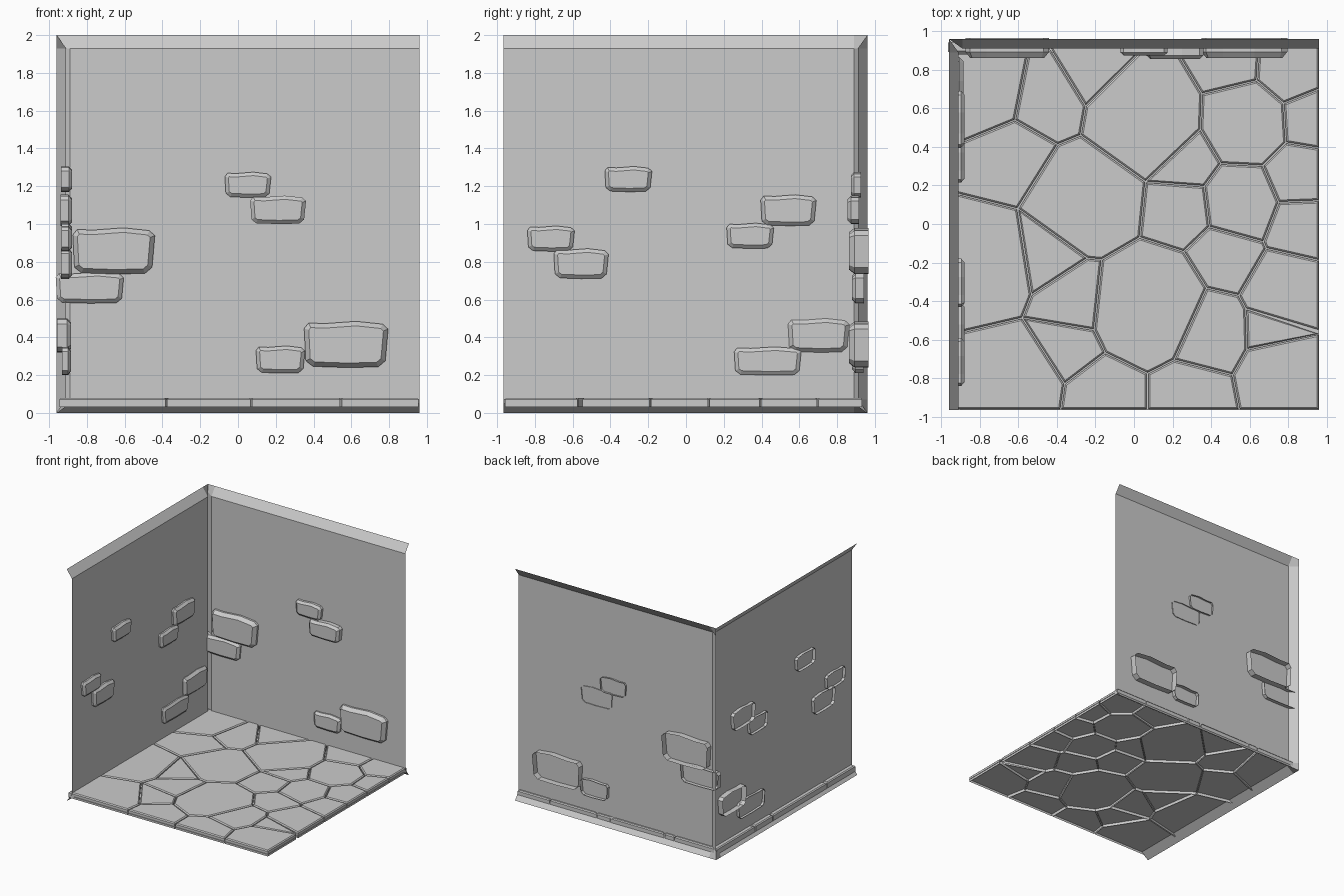
import bpy
from mathutils import Vector

if "Cube" in bpy.data.objects:
    bpy.data.objects.remove(bpy.data.objects["Cube"])


def make(name, verts, faces):
    me = bpy.data.meshes.new(name)
    me.from_pydata([tuple(v) for v in verts], [], faces)
    me.update()
    ob = bpy.data.objects.new(name, me)
    bpy.context.collection.objects.link(ob)
    return ob


def panel(name, us, vs, bent, place):
    """Flat sheet whose listed border lines are bent outward."""
    verts = [place(u, v, 0.05 if bent(i, j) else 0.0)
             for j, v in enumerate(vs) for i, u in enumerate(us)]
    n = len(us)
    faces = [(j * n + i, j * n + i + 1, (j + 1) * n + i + 1, (j + 1) * n + i)
             for j in range(len(vs) - 1) for i in range(n - 1)]
    return make(name, verts, faces)


def shell(name, loops):
    """Open-backed slab: stacked outlines closed by a cap on the last one."""
    n = len(loops[0])
    verts = [p for loop in loops for p in loop]
    faces = [(k * n + j, k * n + (j + 1) % n, (k + 1) * n + (j + 1) % n, (k + 1) * n + j)
             for k in range(len(loops) - 1) for j in range(n)]
    faces.append(tuple(range((len(loops) - 1) * n, len(loops) * n)))
    return make(name, verts, faces)


def inset(poly, d):
    out = []
    for j, p in enumerate(poly):
        a = (p - poly[j - 1]).normalized()
        b = (poly[(j + 1) % len(poly)] - p).normalized()
        n1, n2 = Vector((-a.y, a.x)), Vector((-b.y, b.x))
        out.append(p + (n1 + n2) * d / max(0.4, 1 + n1.dot(n2)))
    return out


# Walls and floor: thin sheets with flared borders meeting behind the corner
def on_back(u, v, d):
    return (u, d, v)


def on_left(u, v, d):
    return (-d, u, v)


heights = [0, 0.07, 1.93, 2]
panel("back_wall", [-0.96, -0.89, 0.96], heights,
      lambda i, j: i == 0 or j in (0, 3), lambda u, v, d: on_back(u, v, 0.91 + d))
panel("left_wall", [-0.965, 0.89, 0.96], heights,
      lambda i, j: i == 2 or j in (0, 3), lambda u, v, d: on_left(u, v, 0.91 + d))
panel("floor_base", [-0.96, -0.89, 0.96], [-0.965, 0.89, 0.96],
      lambda i, j: i == 0 or j == 2, lambda u, v, d: (u, v, 0.05 - d))


# Wall stones: chipped rectangles that poke through the wall
def stone(name, place, u0, u1, v0, v1, front, back):
    w, h = u1 - u0, v1 - v0
    c = 0.1 * h + 0.005
    outline = [Vector(p) for p in (
        (u0 + 1.6 * c, v0 + 0.2 * c), (u0 + 0.5 * w, v0), (u1 - 1.8 * c, v0 + 0.1 * c),
        (u1 - 0.5 * c, v0 + 1.2 * c), (u1, v1 - 1.4 * c), (u1 - c, v1 - 0.5 * c),
        (u0 + 0.62 * w, v1), (u0 + 0.25 * w, v1 - 0.4 * c), (u0 + 0.8 * c, v1 - 0.3 * c),
        (u0, v1 - 1.3 * c), (u0 + 0.3 * c, v0 + 1.2 * c))]
    d = 0.012 + 0.05 * h
    face = inset(outline, d)
    mid = front + 0.3 * (back - front)
    shell(name, [[place(p.x, p.y, back) for p in outline],
                 [place(p.x, p.y, mid) for p in outline],
                 [place(p.x, p.y, front) for p in face]])


back_stones = [
    (-0.07, 0.175, 1.14, 1.275, 0.873, 0.926),
    (0.065, 0.36, 1.0, 1.15, 0.855, 0.917),
    (-0.875, -0.44, 0.735, 0.98, 0.862, 0.965),
    (-0.965, -0.605, 0.58, 0.745, 0.878, 0.942),
    (0.095, 0.355, 0.21, 0.355, 0.88, 0.94),
    (0.35, 0.795, 0.24, 0.485, 0.862, 0.965)]
left_stones = [
    (-0.43, -0.18, 1.17, 1.305, 0.878, 0.937),
    (-0.84, -0.59, 0.855, 0.99, 0.88, 0.935),
    (-0.70, -0.41, 0.71, 0.87, 0.878, 0.937),
    (0.395, 0.69, 0.99, 1.155, 0.878, 0.94),
    (0.215, 0.465, 0.87, 1.005, 0.88, 0.935),
    (0.54, 0.865, 0.32, 0.5, 0.883, 0.957),
    (0.255, 0.61, 0.2, 0.35, 0.885, 0.932)]
for k, s in enumerate(back_stones):
    stone(f"back_wall_stone_{k + 1}", on_back, *s)
for k, s in enumerate(left_stones):
    stone(f"left_wall_stone_{k + 1}", on_left, *s)

# Floor flagstones: weighted cells around (x, y, radius) seeds
seeds = [
    (-.76, .70, .20), (-.46, .64, .17), (-.20, .80, .15), (.05, .55, .28),
    (.50, .82, .12), (.80, .80, .14), (.57, .53, .20), (.25, .34, .14),
    (.90, .55, .10), (.85, .25, .12), (.55, .12, .16), (.23, .08, .13),
    (.86, .00, .10), (-.62, .36, .16), (-.25, .13, .27), (-.76, -.20, .22),
    (-.45, -.15, .15), (-.30, -.38, .15), (.07, -.42, .28), (.47, -.17, .11),
    (.38, -.56, .17), (.78, -.35, .15), (.72, -.55, .08), (.77, -.78, .17),
    (.30, -.87, .12), (-.15, -.87, .10), (-.62, -.80, .18), (-.34, -.62, .09)]


def clip(poly, n, c):
    out = []
    for j, q in enumerate(poly):
        p = poly[j - 1]
        dp, dq = p.dot(n) - c, q.dot(n) - c
        if (dp > 0) != (dq > 0):
            out.append(p.lerp(q, dp / (dp - dq)))
        if dq <= 0:
            out.append(q)
    return out


def cell(i):
    a, ra = Vector(seeds[i][:2]), seeds[i][2]
    poly = [Vector(p) for p in ((-0.95, -0.963), (0.96, -0.963), (0.96, 0.935), (-0.95, 0.935))]
    for j, (x, y, rb) in enumerate(seeds):
        if j != i:
            b = Vector((x, y))
            poly = clip(poly, b - a, (b.dot(b) - a.dot(a) + ra * ra - rb * rb) / 2)
    return [p for j, p in enumerate(poly) if (p - poly[j - 1]).length > 0.025]


for i in range(len(seeds)):
    poly = cell(i)
    if len(poly) < 3:
        continue
    side, top = inset(poly, 0.004), inset(poly, 0.012)
    shell(f"flagstone_{i + 1}", [[(p.x, p.y, 0.03) for p in side],
                                 [(p.x, p.y, 0.072) for p in side],
                                 [(p.x, p.y, 0.08) for p in top]])
